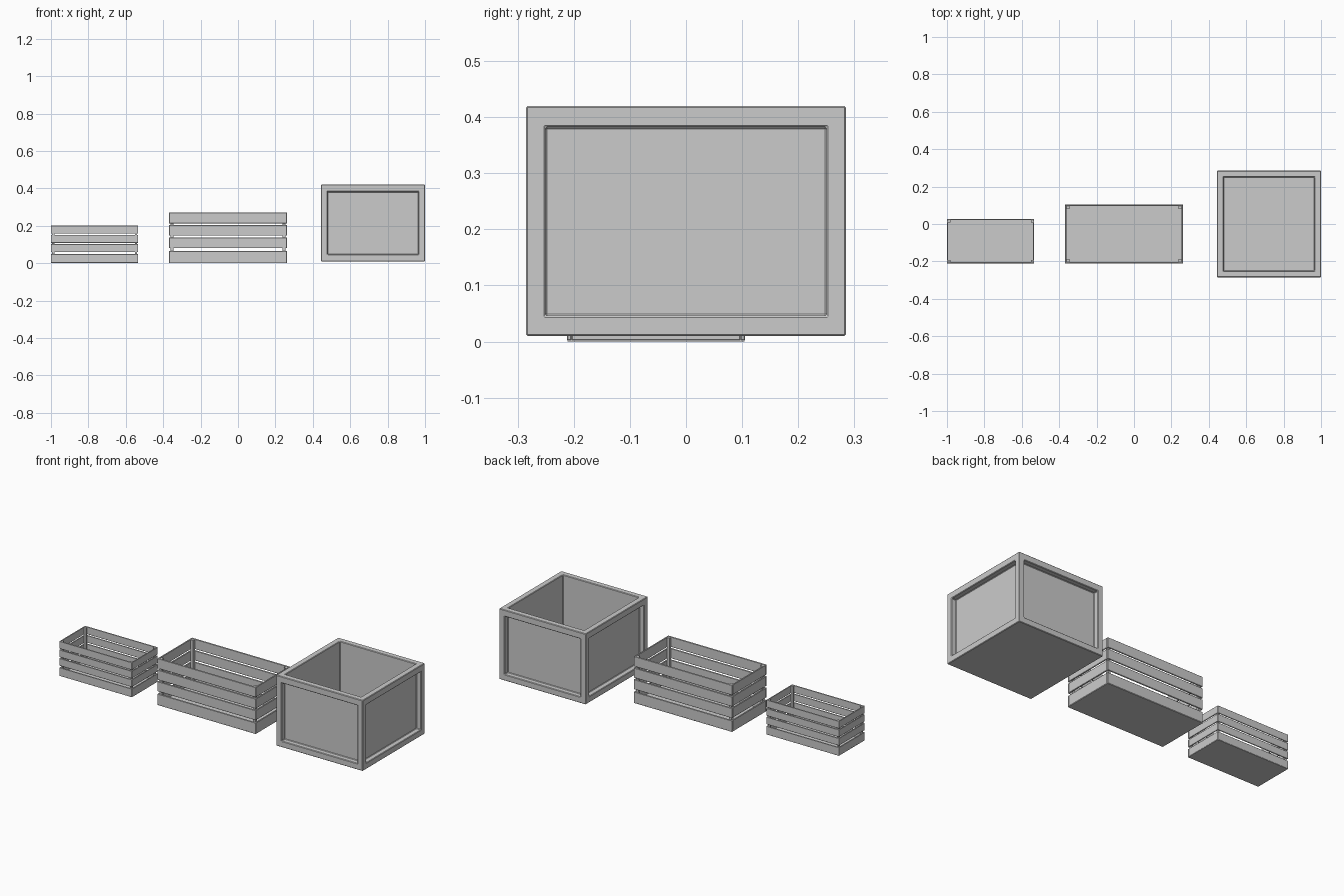
import bpy, bmesh
from mathutils import Vector

if "Cube" in bpy.data.objects:
    bpy.data.objects.remove(bpy.data.objects["Cube"])


def finish(bm, name, bevel):
    me = bpy.data.meshes.new(name)
    bm.to_mesh(me)
    bm.free()
    ob = bpy.data.objects.new(name, me)
    bpy.context.collection.objects.link(ob)
    if bevel:
        m = ob.modifiers.new("bevel", 'BEVEL')
        m.width = bevel
        m.segments = 1
        m.limit_method = 'ANGLE'
    return ob


def box(name, lo, hi, bevel=0.0):
    lo, hi = Vector(lo), Vector(hi)
    bm = bmesh.new()
    bmesh.ops.create_cube(bm, size=1)
    for v in bm.verts:
        v.co = (lo + hi) / 2 + v.co * (hi - lo)
    return finish(bm, name, bevel)


def slatted_crate(name, x0, x1, y0, y1, s):
    t, post = 0.008 * s, 0.016 * s
    b = 0.0015 * s
    # four rows of slats around the sides
    for i, (z0, z1) in enumerate([(0.002, 0.065), (0.080, 0.137), (0.147, 0.204), (0.213, 0.271)]):
        z0, z1 = z0 * s, z1 * s
        for side, y in (("front", y0), ("back", y1 - t)):
            box(f"{name}_{side}_slat_{i}", (x0, y, z0), (x1, y + t, z1), b)
        for side, x in (("left", x0), ("right", x1 - t)):
            box(f"{name}_{side}_slat_{i}", (x, y0 + t, z0), (x + t, y1 - t, z1), b)
    # corner posts inside the slats
    for i, x in enumerate((x0 + t, x1 - t - post)):
        for j, y in enumerate((y0 + t, y1 - t - post)):
            box(f"{name}_post_{i}{j}", (x, y, 0.004 * s), (x + post, y + post, 0.269 * s))
    # floor board
    e = 0.001 * s
    box(f"{name}_floor", (x0 + e, y0 + e, 0), (x1 - e, y1 - e, 0.010 * s))


slatted_crate("medium_crate", -0.369, 0.262, -0.212, 0.105, 1.0)
slatted_crate("small_crate", -1.0, -0.534, -0.210, 0.026, 0.742)

# large panelled box: recessed sides, hollow inside
lo, hi = Vector((0.444, -0.285, 0.01)), Vector((1.0, 0.285, 0.42))
bm = bmesh.new()
bmesh.ops.create_cube(bm, size=1)
for v in bm.verts:
    v.co = (lo + hi) / 2 + v.co * (hi - lo)
bm.normal_update()
sides = [f for f in bm.faces if abs(f.normal.z) < 0.5]
top = [f for f in bm.faces if f.normal.z > 0.5]
for f in sides + top:
    n = f.normal.copy()
    is_top = n.z > 0.5
    bmesh.ops.inset_individual(bm, faces=[f], thickness=0.049)
    if not is_top:
        for v in f.verts:
            v.co.z = 0.046 if v.co.z < 0.2 else 0.382
    new = bmesh.ops.extrude_discrete_faces(bm, faces=[f])["faces"][0]
    bmesh.ops.translate(bm, verts=new.verts[:], vec=-n * (0.36 if is_top else 0.03))
bmesh.ops.recalc_face_normals(bm, faces=bm.faces[:])
finish(bm, "large_panelled_box", 0.003)
